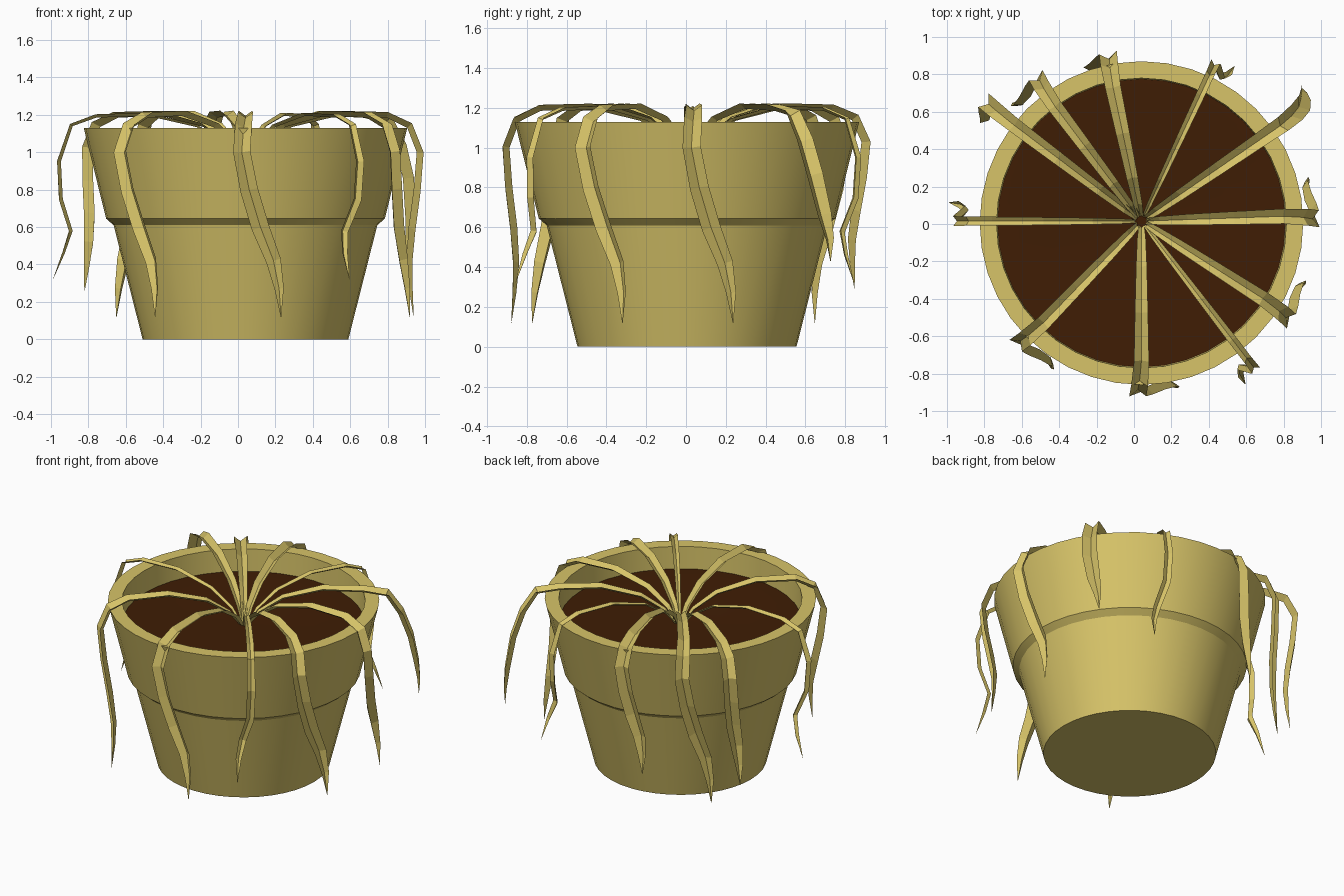
import bpy, bmesh, math
from mathutils import Vector, Matrix

if "Cube" in bpy.data.objects:
    bpy.data.objects.remove(bpy.data.objects["Cube"])

CX, CY = 0.04, 0.005          # pot axis
SEG = 40


def material(name, rgb):
    m = bpy.data.materials.new(name)
    m.diffuse_color = (*rgb, 1)
    m.use_nodes = True
    m.node_tree.nodes["Principled BSDF"].inputs["Base Color"].default_value = m.diffuse_color
    return m


tan = material("tan", (0.68, 0.55, 0.14))
brown = material("dark brown", (0.05, 0.0125, 0.0015))


def make_object(name, bm, mat, smooth=None):
    me = bpy.data.meshes.new(name)
    bm.to_mesh(me)
    bm.free()
    me.materials.append(mat)
    ob = bpy.data.objects.new(name, me)
    bpy.context.collection.objects.link(ob)
    if smooth is not None:
        bpy.ops.object.select_all(action='DESELECT')
        ob.select_set(True)
        bpy.context.view_layer.objects.active = ob
        bpy.ops.object.shade_smooth_by_angle(angle=math.radians(smooth))
    return ob


def lathe(name, profile, mat, smooth):
    """Revolve (radius, z) points round the pot axis; radius 0 makes a pole."""
    bm = bmesh.new()
    vs = [bm.verts.new((r, 0, z)) for r, z in profile]
    es = [bm.edges.new(p) for p in zip(vs, vs[1:])]
    bmesh.ops.spin(bm, geom=vs + es, cent=(0, 0, 0), axis=(0, 0, 1),
                   angle=2 * math.pi, steps=SEG, use_merge=True)
    bmesh.ops.remove_doubles(bm, verts=bm.verts, dist=1e-5)
    bmesh.ops.recalc_face_normals(bm, faces=bm.faces)
    ob = make_object(name, bm, mat, smooth)
    ob.location = (CX, CY, 0)
    return ob


# pot: closed base, tapered body, overhanging collar, thick lip, inner wall
lathe("pot", [(0, 0), (0.55, 0), (0.705, 0.61), (0.745, 0.645), (0.865, 1.13),
              (0.775, 1.13), (0.77, 0.97), (0, 0.9)], tan, 30)

# soil: nearly flat disc
lathe("soil", [(0.771, 0.975), (0.5, 0.975), (0.25, 0.97), (0, 0.96)], brown, 30)

# leaf paths as (radius, sideways, height, width)
ARCH = [(0.01, 0, 0.93, 0.025), (0.10, 0, 1.04, 0.045), (0.25, 0, 1.135, 0.058),
        (0.50, 0, 1.195, 0.07), (0.76, 0, 1.185, 0.08)]
LONG = ARCH + [(0.87, -0.01, 1.13, 0.09), (0.92, -0.02, 1.00, 0.092),
               (0.905, 0.02, 0.80, 0.095), (0.88, 0.08, 0.60, 0.095),
               (0.87, 0.15, 0.42, 0.08), (0.885, 0.18, 0.27, 0.05),
               (0.91, 0.19, 0.12, 0.003)]
WIDE = ARCH + [(0.90, 0, 1.16, 0.09), (0.98, 0.01, 1.03, 0.10),
               (1.04, 0.03, 0.86, 0.10), (1.08, 0.07, 0.66, 0.085),
               (1.10, 0.10, 0.54, 0.05), (1.11, 0.11, 0.43, 0.003)]
SHORT = ARCH + [(0.88, 0, 1.14, 0.08), (0.94, 0, 0.95, 0.09),
                (0.93, -0.01, 0.75, 0.09), (0.88, -0.06, 0.58, 0.08),
                (0.92, -0.09, 0.46, 0.06), (0.98, -0.10, 0.32, 0.003)]


def leaf(name, path, angle, reach, width, sway, drop):
    """Channel-folded strip following a path, pointed at its tip."""
    pts = [Vector((r * reach, t * sway, z if r < 0.8 else 1.18 - (1.18 - z) * drop))
           for r, t, z, w in path]
    rot = Matrix.Translation((CX, CY + 0.01, 0)) @ Matrix.Rotation(math.radians(angle), 4, 'Z')
    bm = bmesh.new()
    rows = []
    for i, p in enumerate(pts):
        along = (pts[min(i + 1, len(pts) - 1)] - pts[max(i - 1, 0)]).normalized()
        up = along.cross(Vector((0, 1, 0))).normalized()
        side = up.cross(along)
        w = path[i][3] * width
        rows.append([bm.verts.new(rot @ q) for q in
                     (p - side * w / 2 + up * w * 0.38, p,
                      p + side * w / 2 + up * w * 0.38)])
    for a, b in zip(rows, rows[1:]):
        for k in (0, 1):
            bm.faces.new((a[k], b[k], b[k + 1], a[k + 1]))
    return make_object(name, bm, tan)


# angle, reach, width, sway, drop, path
LEAVES = [(2, 0.995, 1.0, 1.0, 1.0, LONG), (34.5, 1.0, 1.0, 0.9, 1.0, WIDE),
          (65, 0.98, 0.6, 1.0, 1.0, SHORT), (102, 0.96, 1.05, 0.6, 0.84, LONG),
          (127, 1.01, 1.0, 0.9, 1.0, LONG), (143, 1.12, 1.0, 0.4, 0.87, LONG),
          (180, 1.05, 0.6, 1.0, 1.0, SHORT), (226, 0.99, 1.0, 1.05, 1.0, LONG),
          (270, 0.98, 1.0, 1.0, 1.0, LONG), (307.5, 1.05, 0.6, 0.9, 1.0, SHORT),
          (327.5, 1.01, 1.0, 1.0, 1.0, LONG)]
for n, (ang, reach, width, sway, drop, path) in enumerate(LEAVES, 1):
    leaf(f"leaf_{n}", path, ang, reach, width, sway, drop)
